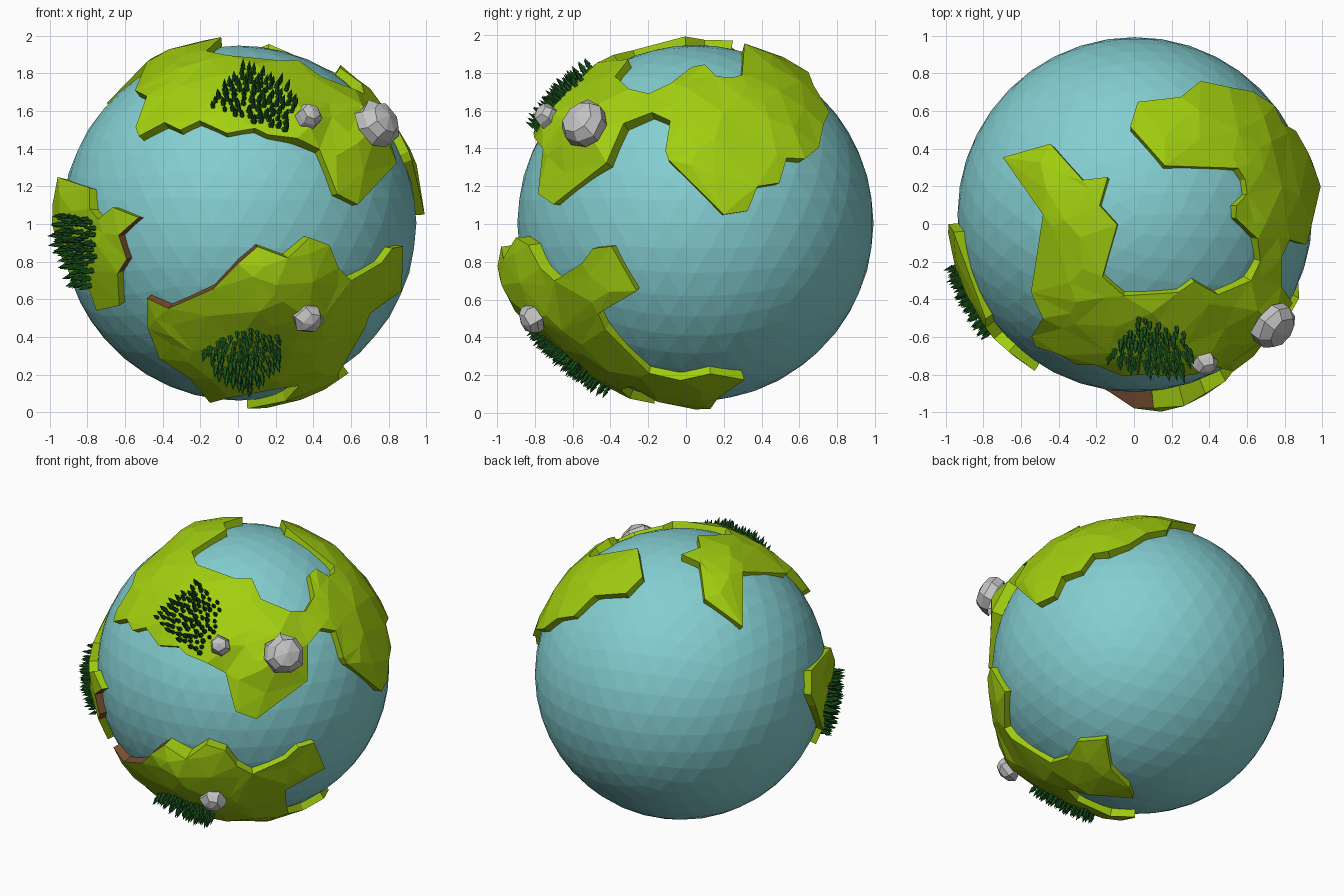
import bpy, bmesh, math, random
from mathutils import Vector
from mathutils.geometry import delaunay_2d_cdt, intersect_point_line

if "Cube" in bpy.data.objects:
    bpy.data.objects.remove(bpy.data.objects["Cube"])

random.seed(4)
C = Vector((0.005, 0.05, 1.005))      # planet centre
SEA, LAND = 0.943, 0.992              # radii


def material(name, col):
    m = bpy.data.materials.new(name)
    m.diffuse_color = (*col, 1)
    m.use_nodes = True
    m.node_tree.nodes["Principled BSDF"].inputs["Base Color"].default_value = m.diffuse_color
    return m


OCEAN = material("ocean blue", (0.23, 0.62, 0.64))
GRASS = material("grass green", (0.36, 0.62, 0.005))
EARTH = material("earth brown", (0.18, 0.075, 0.03))
PINE = material("pine green", (0.01, 0.09, 0.012))
ROCK = material("rock grey", (0.55, 0.55, 0.55))


def finish(bm, name, *mats):
    me = bpy.data.meshes.new(name)
    bm.to_mesh(me)
    bm.free()
    for m in mats:
        me.materials.append(m)
    ob = bpy.data.objects.new(name, me)
    bpy.context.collection.objects.link(ob)
    return ob


# Directions on the globe from a point seen in one of the flat views
def depth(a, b):
    return math.sqrt(max(0.0, 1 - a * a - b * b))


def front(*pts):
    return [Vector((x - C.x, -depth(x - C.x, z - C.z), z - C.z)).normalized() for x, z in pts]


def side(s, *pts):
    return [Vector((s * depth(y - C.y, z - C.z), y - C.y, z - C.z)).normalized() for y, z in pts]


def level(s, *pts):
    return [Vector((x - C.x, y - C.y, s * depth(x - C.x, y - C.y))).normalized() for x, y in pts]


# Hills that lift the land: direction, height, spread
PEAK = Vector((0.775, -0.62, 0.555)).normalized()
CRAG = Vector((0.395, -0.84, 0.605)).normalized()
SPUR = Vector((0.39, -0.91, -0.535)).normalized()
RIDGE = Vector((0.2, -1.03, -0.33)).normalized()
HILLS = [(PEAK, 0.09, 0.13), (CRAG, 0.045, 0.1), (SPUR, 0.03, 0.1), (RIDGE, 0.10, 0.19)]


def ground(d):
    return LAND + sum(h * math.exp(-0.5 * (d.angle(p) / s) ** 2) for p, h, s in HILLS)


def frame(c):
    u = c.orthogonal().normalized()
    return u, c.cross(u)


def continent(name, outline, brown):
    """Raised faceted plate with an irregular coast and steep sides."""
    c = sum(outline, Vector()).normalized()
    u, v = frame(c)

    def flat(d):
        a = d.angle(c)
        t = Vector((d.dot(u), d.dot(v)))
        return t.normalized() * a if a > 1e-6 else Vector((0, 0))

    coast = [flat(d) for d in outline]
    n = len(coast)
    pts = list(coast)
    # scattered inland points
    inland = [p for p, _, _ in HILLS]
    for i in range(480):
        z = 1 - 2 * (i + 0.5) / 480
        t = i * 2.39996 + random.uniform(-0.2, 0.2)
        r = math.sqrt(1 - z * z)
        inland.append(Vector((r * math.cos(t), r * math.sin(t), z)))
    for d in inland:
        if d.angle(c) > 1.8:
            continue
        q = flat(d)
        gap = 9
        for i in range(n):
            a, b = coast[i], coast[(i + 1) % n]
            w, f = intersect_point_line(q, a, b)
            f = min(1, max(0, f))
            gap = min(gap, (q - a.lerp(b, f)).length)
        if gap > 0.05:
            pts.append(q)
    res = delaunay_2d_cdt(pts, [(i, (i + 1) % n) for i in range(n)], [], 1, 1e-5)
    bm = bmesh.new()
    vs = []
    for p in res[0]:
        a = p.length
        t = (u * p.x + v * p.y).normalized()
        d = c * math.cos(a) + t * math.sin(a)
        vs.append(bm.verts.new(C + d * (ground(d) + random.uniform(-0.008, 0.008))))
    for f in res[2]:
        face = bm.faces.new([vs[i] for i in f])
        face.normal_update()
        if face.normal.dot(face.calc_center_median() - C) < 0:
            face.normal_flip()
    bmesh.ops.delete(bm, geom=[w for w in bm.verts if not w.link_faces], context='VERTS')
    # coast walls
    foot = {}
    for e in [e for e in bm.edges if e.is_boundary]:
        l = e.link_loops[0]
        a, b = l.vert, l.link_loop_next.vert
        for w in (a, b):
            if w not in foot:
                foot[w] = bm.verts.new(C + (w.co - C).normalized() * 0.915)
        wall = bm.faces.new((b, a, foot[a], foot[b]))
        wall.material_index = 1 if brown((a.co + b.co) / 2) else 0
    finish(bm, name, GRASS, EARTH)


def rock(name, d, base, radius, height, sides):
    """Faceted boulder: two rings and a blunt tip."""
    u, v = frame(d)
    bm = bmesh.new()
    rings = []
    for h, k in ((-0.3, 0.95), (0.25, 1.0), (0.75, 0.68)):
        ring = []
        for i in range(sides):
            t = 2 * math.pi * (i + random.uniform(-0.15, 0.15)) / sides
            r = radius * k * random.uniform(0.9, 1.08)
            ring.append(bm.verts.new(C + d * (base + h * height) + (u * math.cos(t) + v * math.sin(t)) * r))
        rings.append(ring)
    tip = bm.verts.new(C + d * (base + height))
    for i in range(sides):
        j = (i + 1) % sides
        for lo, hi in zip(rings, rings[1:]):
            bm.faces.new((lo[i], lo[j], hi[j], hi[i]))
        bm.faces.new((rings[-1][i], rings[-1][j], tip))
    finish(bm, name, ROCK)


def forest(name, poly, count):
    """Two-tier little pines scattered inside a patch drawn in the front view."""
    def inside(x, z):
        odd = False
        for (x1, z1), (x2, z2) in zip(poly, poly[1:] + poly[:1]):
            if (z1 > z) != (z2 > z) and x < x1 + (z - z1) / (z2 - z1) * (x2 - x1):
                odd = not odd
        return odd
    xs, zs = [p[0] for p in poly], [p[1] for p in poly]
    spots = []
    for _ in range(6000):
        x, z = random.uniform(min(xs), max(xs)), random.uniform(min(zs), max(zs))
        if len(spots) < count and inside(x, z):
            d = front((x, z))[0]
            if all((d - s).length > 0.033 for s in spots):
                spots.append(d)
    bm = bmesh.new()
    for d in spots:
        u, v = frame(d)
        s = random.uniform(0.85, 1.15)
        o = C + d * (ground(d) - 0.012)
        for h0, h1, r in ((0.0, 0.05, 0.019), (0.03, 0.075, 0.014)):
            tip = bm.verts.new(o + d * h1 * s)
            ring = [bm.verts.new(o + d * h0 * s + (u * math.cos(k * 1.2566) + v * math.sin(k * 1.2566)) * r * s)
                    for k in range(5)]
            bm.faces.new(ring[::-1])
            for k in range(5):
                bm.faces.new((ring[k], ring[(k + 1) % 5], tip))
    finish(bm, name, PINE)


# Ocean globe
bm = bmesh.new()
bmesh.ops.create_icosphere(bm, subdivisions=4, radius=SEA)
bmesh.ops.translate(bm, verts=bm.verts, vec=C)
finish(bm, "ocean", OCEAN)

# Northern continent: back-left arm, front, right-hand lobe
north = level(1, (-.70, .355), (-.45, .43), (-.275, .235), (-.14, .25), (-.185, .10), (-.09, -.005),
              (-.17, -.285), (-.055, -.385), (.24, -.37), (.325, -.31), (.45, -.38), (.62, -.30),
              (.68, -.20), (.66, -.08), (.55, .03), (.545, .10), (.61, .16), (.60, .24), (.56, .30),
              (.165, .31), (-.02, .52), (.02, .65), (.25, .68), (.36, .77), (.51, .735))
north += side(1, (.71, 1.41), (.63, 1.345), (.54, 1.355), (.50, 1.22), (.38, 1.20), (.33, 1.07),
              (.20, 1.05), (-.095, 1.345), (-.11, 1.39), (-.085, 1.55), (-.18, 1.59), (-.325, 1.525),
              (-.415, 1.32))
north += front((.645, 1.105), (.53, 1.16), (.435, 1.40), (.31, 1.45), (.16, 1.48), (.09, 1.515),
               (-.06, 1.49), (-.205, 1.555), (-.31, 1.505), (-.39, 1.54), (-.53, 1.47), (-.55, 1.52),
               (-.485, 1.68), (-.555, 1.72))
north += level(1, (-.49, .05))
continent("north_continent", north, lambda p: False)

# Southern continent with a tail under the globe
south = front((-.49, .60), (-.37, .55), (-.13, .66), (0, .80), (.10, .885), (.25, .83), (.37, .93),
              (.48, .89), (.53, .77), (.60, .70), (.77, .79), (.83, .87))
south += side(1, (-.40, .88), (-.265, .64), (-.47, .52), (-.43, .44), (-.20, .20), (-.03, .165),
              (.13, .20), (.31, .175))
south += level(-1, (.34, .17), (.15, .13), (.05, .05), (.25, -.15), (.33, -.30), (.195, -.35),
               (-.05, -.30), (-.15, -.17))
south += front((-.26, .175), (-.42, .28), (-.485, .44))
continent("south_continent", south, lambda p: p.x < 0.1 and p.z > 0.55 and p.y < -0.5)

# Western island
west = front((-.96, 1.25), (-.80, 1.195), (-.79, 1.08), (-.745, 1.025), (-.67, 1.09), (-.535, 1.035),
             (-.64, .94), (-.60, .81), (-.645, .735), (-.64, .56), (-.76, .535), (-.80, .64))
west += side(-1, (-.30, .70), (-.15, .85), (-.05, 1.0), (0, 1.1))
continent("west_island", west, lambda p: p.x > -0.63 and 0.76 < p.z < 1.05)

# Mountains
rock("mountain_peak", PEAK, 1.075, 0.135, 0.10, 8)
rock("north_crag", CRAG, 1.035, 0.07, 0.07, 6)
rock("south_crag", SPUR, 1.065, 0.085, 0.07, 6)

# Forests
forest("north_forest", [(-.16, 1.63), (.03, 1.84), (.25, 1.76), (.31, 1.65), (.25, 1.50), (.05, 1.56)], 95)
forest("south_forest", [(-.18, .31), (.04, .46), (.22, .41), (.21, .25), (.05, .11), (-.09, .18)], 95)
forest("west_forest", [(-.95, 1.05), (-.77, 1.02), (-.75, .90), (-.80, .66), (-.87, .68), (-.955, .88)], 80)
